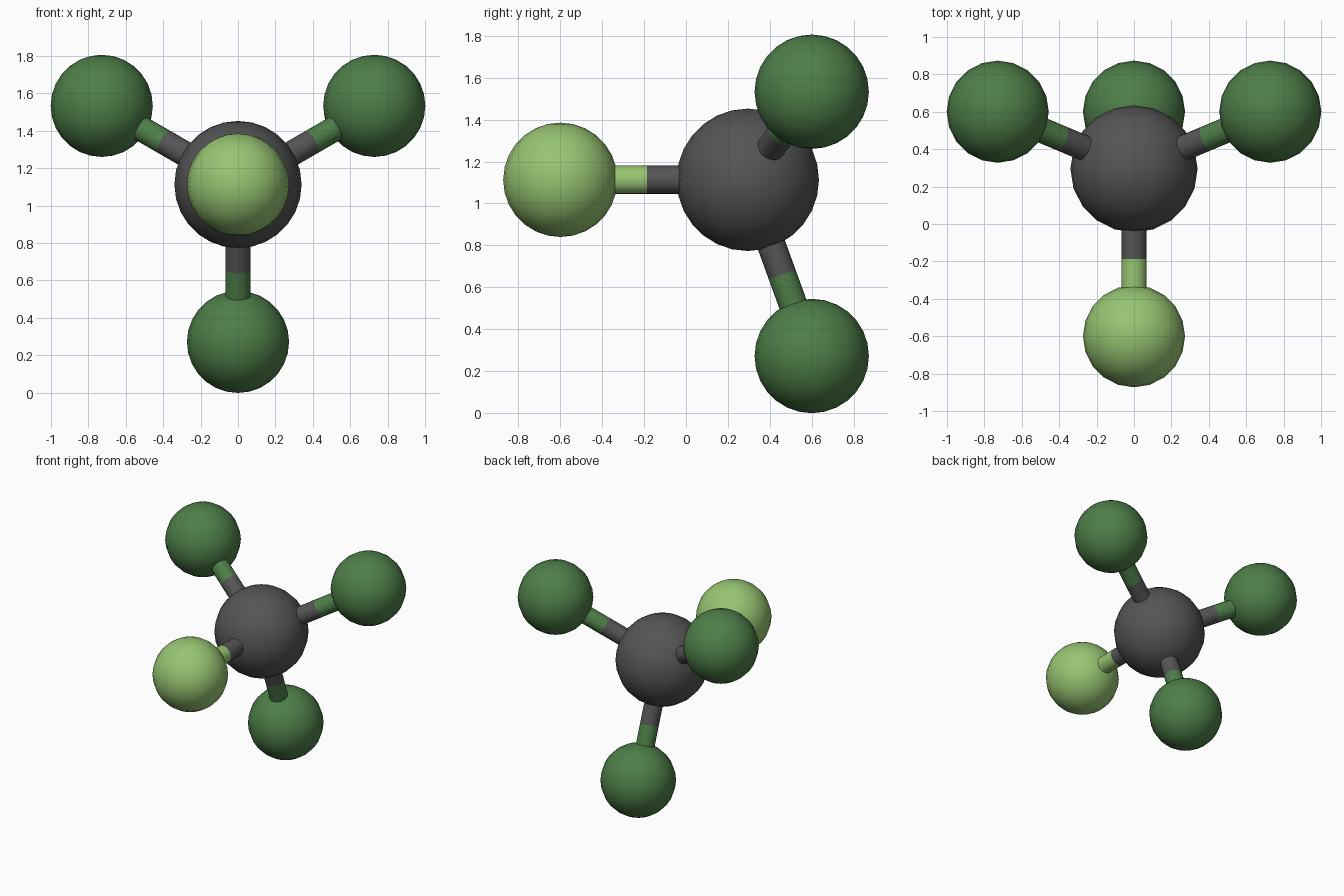
import bpy
from math import sin, cos, radians
from mathutils import Vector

if "Cube" in bpy.data.objects:
    bpy.data.objects.remove(bpy.data.objects["Cube"])


def material(name, rgb):
    m = bpy.data.materials.new(name)
    m.diffuse_color = (*rgb, 1)
    m.use_nodes = True
    m.node_tree.nodes["Principled BSDF"].inputs["Base Color"].default_value = m.diffuse_color
    return m


GREY = material("dark_grey", (0.09, 0.09, 0.09))
DARK = material("dark_green", (0.075, 0.21, 0.065))
LIGHT = material("light_green", (0.31, 0.56, 0.17))

CENTRE = Vector((0, 0.295, 1.113))
CORE_R, BALL_R, ROD_R = 0.34, 0.273, 0.068
BOND = 0.895                                   # centre-to-centre distance
SPLIT = (CORE_R + BOND - BALL_R) / 2           # colour change along a bond


def finish(name, mat, angle):
    ob = bpy.context.object
    ob.name = name
    ob.data.materials.append(mat)
    bpy.ops.object.shade_smooth_by_angle(angle=radians(angle))


def ball(name, pos, radius, mat):
    bpy.ops.mesh.primitive_uv_sphere_add(segments=20, ring_count=14, radius=radius, location=pos)
    finish(name, mat, 60)


def rod(name, direction, start, end, mat):
    bpy.ops.mesh.primitive_cylinder_add(
        vertices=20, radius=ROD_R, depth=end - start,
        location=CENTRE + direction * (start + end) / 2,
        rotation=direction.to_track_quat('Z', 'Y').to_euler())
    finish(name, mat, 40)


# Central ball
ball("central_ball", CENTRE, CORE_R, GREY)

# Front arm plus three rear arms spread evenly around the y axis
arms = [("front", Vector((0, -1, 0)), LIGHT)]
for label, a in (("lower", -90), ("upper_right", 30), ("upper_left", 150)):
    d = Vector((0.84 * cos(radians(a)), 0.305, 0.84 * sin(radians(a)))).normalized()
    arms.append((label, d, DARK))

# Each arm: grey inner rod, coloured outer rod, outer ball
for label, d, mat in arms:
    rod(label + "_inner_rod", d, CORE_R - 0.02, SPLIT, GREY)
    rod(label + "_outer_rod", d, SPLIT, BOND - BALL_R + 0.02, mat)
    ball(label + "_ball", CENTRE + d * BOND, BALL_R, mat)
